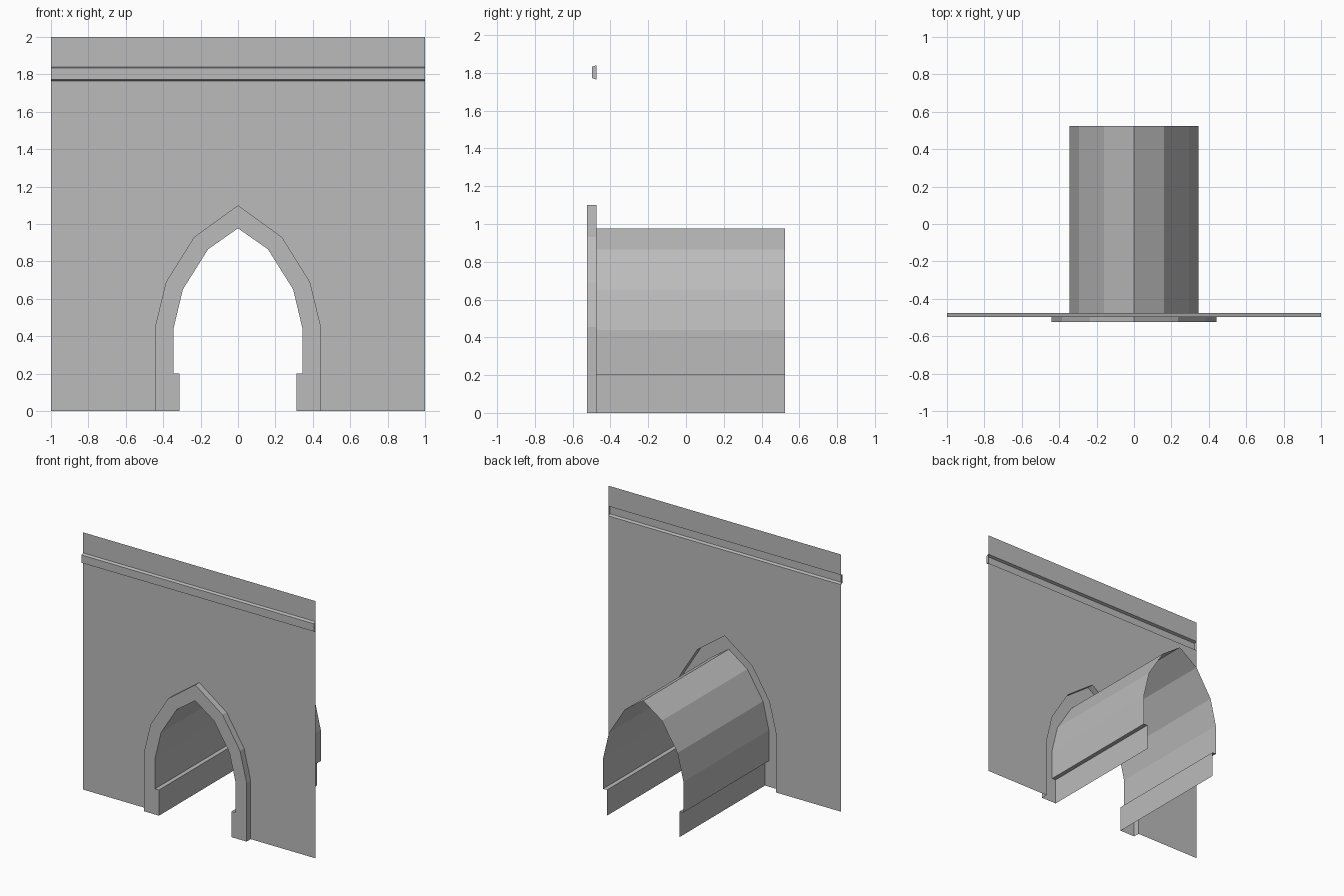
import bpy

cube = bpy.data.objects.get("Cube")
if cube:
    bpy.data.objects.remove(cube, do_unlink=True)

stone = bpy.data.materials.new("grey_stone")
stone.use_nodes = True
GREY = (0.5, 0.5, 0.5, 1)
stone.diffuse_color = GREY
stone.node_tree.nodes["Principled BSDF"].inputs["Base Color"].default_value = GREY

FRONT, WALL, BACK = -0.525, -0.475, 0.525
BAND_LOW, BAND_HIGH = 1.765, 1.84


def add_part(name, verts, faces):
    mesh = bpy.data.meshes.new(name)
    mesh.from_pydata(verts, [], faces)
    mesh.materials.append(stone)
    obj = bpy.data.objects.new(name, mesh)
    bpy.context.collection.objects.link(obj)
    return obj


def mirrored(half):
    """Full arch from left foot over the apex to right foot."""
    return half + [(-x, z) for x, z in reversed(half[:-1])]


def panel(name, outline, y):
    add_part(name, [(x, y, z) for x, z in outline], [range(len(outline))])


def sweep(name, profile, y0, y1, outward=True):
    """Sheet drawn along y from an open profile."""
    n = len(profile)
    verts = [(x, y, z) for y in (y0, y1) for x, z in profile]
    faces = [(i, i + 1, n + i + 1, n + i) for i in range(n - 1)]
    if outward:
        faces = [f[::-1] for f in faces]
    add_part(name, verts, faces)


outer = mirrored([(0.442, 0), (0.442, 0.455), (0.385, 0.69), (0.235, 0.93), (0, 1.1)])
inner = mirrored([(0.312, 0), (0.312, 0.2), (0.345, 0.2), (0.345, 0.44),
                  (0.295, 0.65), (0.16, 0.865), (0, 0.977)])

# Wall sheet around the arch, and the strip above the band
panel("wall", [(1, 0), (1, BAND_LOW), (-1, BAND_LOW), (-1, 0)] + outer[::-1], WALL)
panel("wall_top", [(-1, BAND_HIGH), (1, BAND_HIGH), (1, 2), (-1, 2)], WALL)

# Raised arch surround, hollow behind
panel("arch_face", outer[::-1] + inner, FRONT)
sweep("arch_outer_edge", outer, FRONT, WALL)
sweep("arch_inner_edge", inner, FRONT, WALL, outward=False)

# Vaulted passage with a low ledge on each side
sweep("passage", inner, WALL, BACK, outward=False)

# Moulded band with chamfered edges, open at the back
section = [(WALL, BAND_LOW), (-0.497, BAND_LOW + 0.007),
           (-0.497, BAND_HIGH - 0.007), (WALL, BAND_HIGH)]
band_verts = [(x, y, z) for x in (-1, 1) for y, z in section]
band_faces = [(i, i + 4, i + 5, i + 1) for i in range(3)]
add_part("wall_band", band_verts, band_faces + [(0, 1, 2, 3), (7, 6, 5, 4)])
